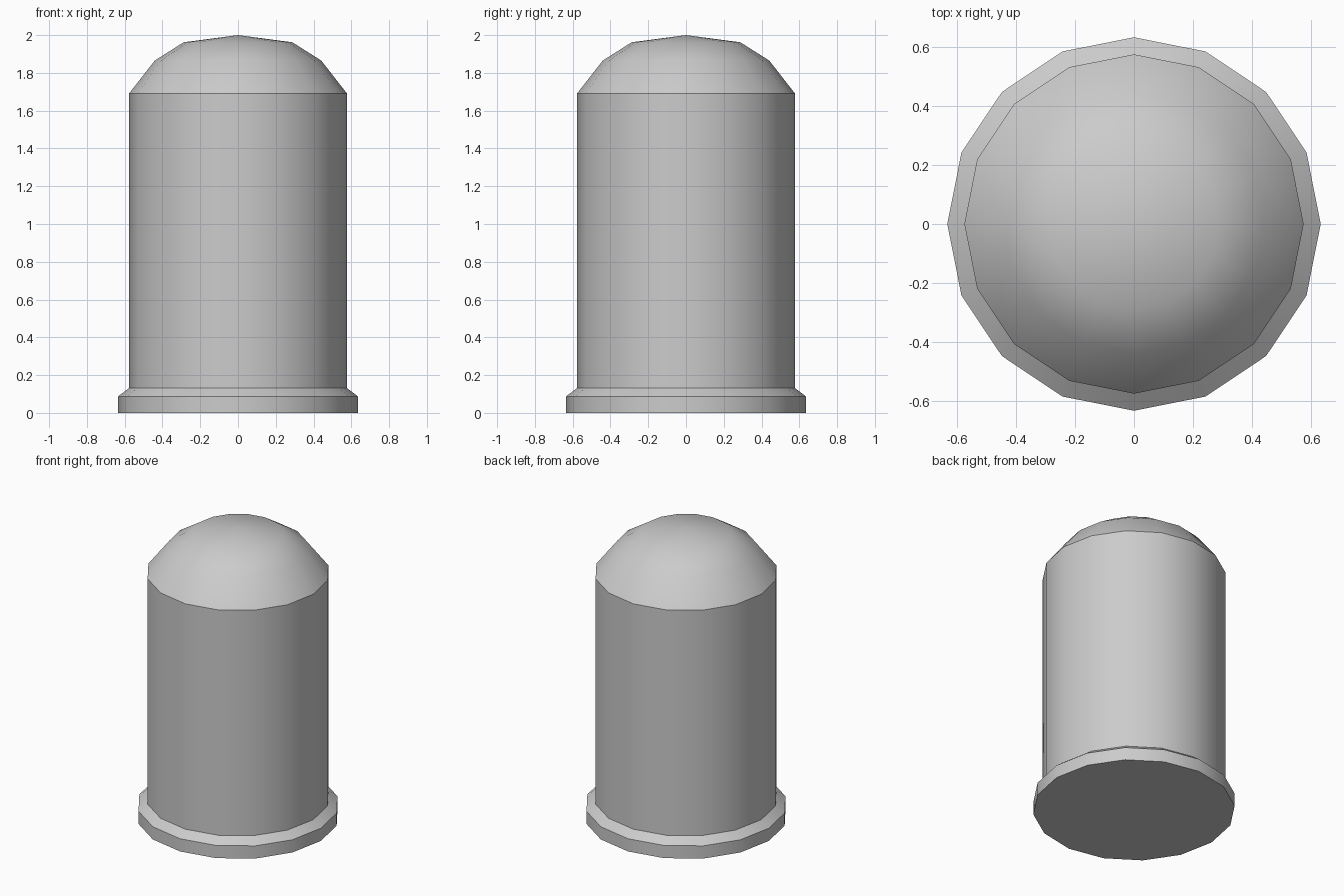
import bpy, bmesh, math

if "Cube" in bpy.data.objects:
    bpy.data.objects.remove(bpy.data.objects["Cube"])

SIDES = 16


def lathe(name, profile):
    """Revolve an (r, z) profile around z; points with r = 0 become poles."""
    bm = bmesh.new()
    rings = []
    for r, z in profile:
        if r == 0:
            rings.append([bm.verts.new((0, 0, z))] * SIDES)
        else:
            rings.append([bm.verts.new((r * math.cos(a), r * math.sin(a), z))
                          for a in (2 * math.pi * i / SIDES for i in range(SIDES))])
    for low, high in zip(rings, rings[1:]):
        for i in range(SIDES):
            j = (i + 1) % SIDES
            loop = dict.fromkeys((low[i], low[j], high[j], high[i]))
            bm.faces.new(list(loop))
    # flat cap under the first ring
    if profile[0][0] > 0:
        bm.faces.new(rings[0][::-1])
    bmesh.ops.recalc_face_normals(bm, faces=bm.faces)
    mesh = bpy.data.meshes.new(name)
    bm.to_mesh(mesh)
    bm.free()
    obj = bpy.data.objects.new(name, mesh)
    bpy.context.collection.objects.link(obj)
    bpy.ops.object.select_all(action='DESELECT')
    obj.select_set(True)
    bpy.context.view_layer.objects.active = obj
    bpy.ops.object.shade_smooth_by_angle(angle=math.radians(30))
    return obj


# One continuous shell: base flange, sloped shoulder, straight wall, low dome
lathe("domed_capsule", [
    (0.634, 0.0), (0.634, 0.088),
    (0.576, 0.132), (0.576, 1.692),
    (0.441, 1.865), (0.288, 1.962), (0, 2.0),
])
